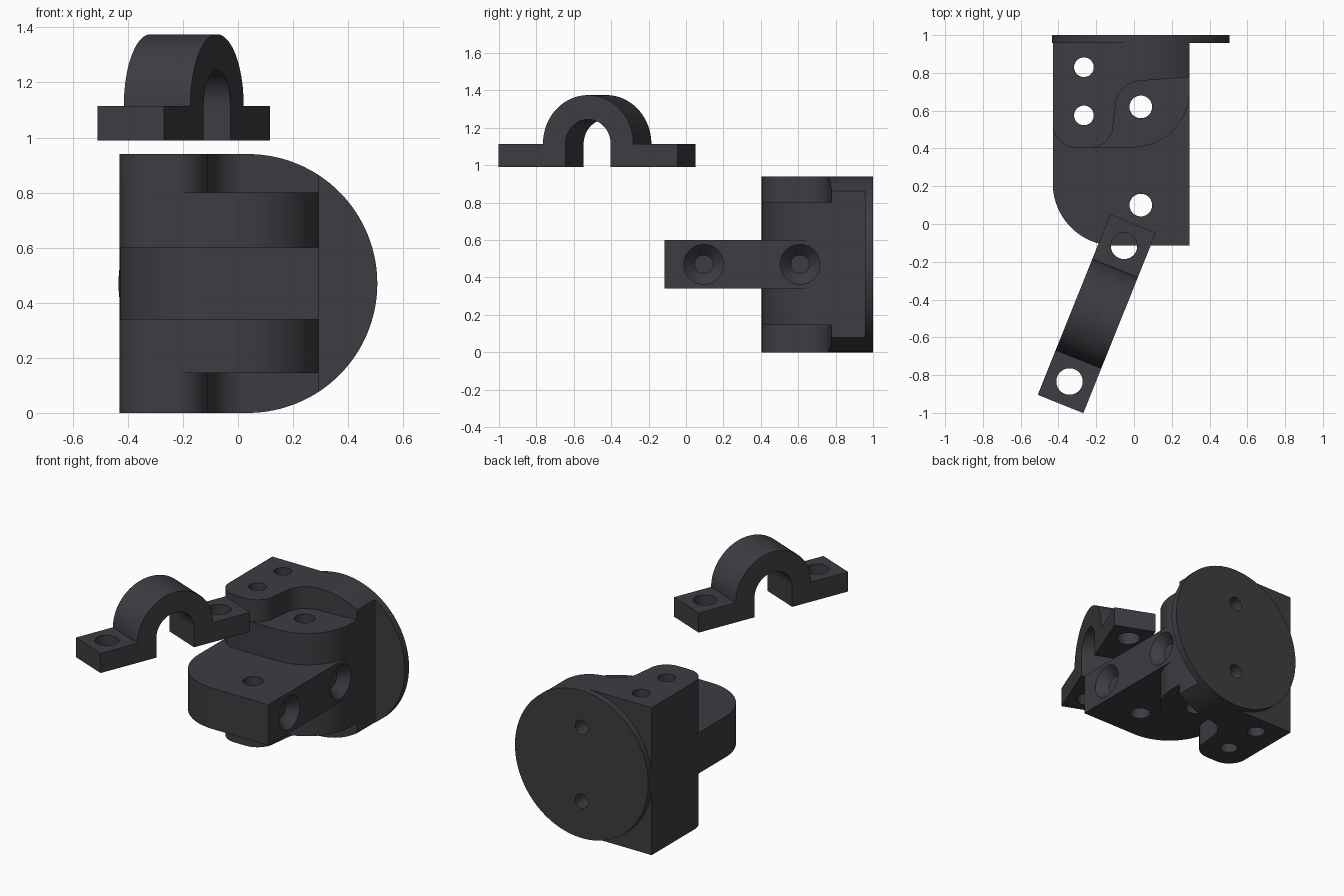
import bpy, bmesh
from math import sin, cos, radians, pi
from mathutils import Matrix, Vector

if "Cube" in bpy.data.objects:
    bpy.data.objects.remove(bpy.data.objects["Cube"], do_unlink=True)

dark = bpy.data.materials.new("charcoal plastic")
dark.use_nodes = True
COLOUR = (0.047, 0.045, 0.053, 1)
dark.diffuse_color = COLOUR
dark.node_tree.nodes["Principled BSDF"].inputs["Base Color"].default_value = COLOUR

# Maps a profile's (u, v, depth) onto the world: facing up, or standing upright
FLAT = Matrix.Identity(4)
UPRIGHT = Matrix(((1, 0, 0, 0), (0, 0, 1, 0), (0, 1, 0, 0), (0, 0, 0, 1)))


def arc(cx, cy, r, start, end, n=20):
    angles = [radians(start + (end - start) * i / n) for i in range(n + 1)]
    return [(cx + r * cos(a), cy + r * sin(a)) for a in angles]


def prism(name, profile, low, high, frame=FLAT):
    bm = bmesh.new()
    face = bm.faces.new([bm.verts.new((u, v, low)) for u, v in profile])
    top = bmesh.ops.extrude_face_region(bm, geom=[face])["geom"]
    moved = [g for g in top if isinstance(g, bmesh.types.BMVert)]
    bmesh.ops.translate(bm, verts=moved, vec=(0, 0, high - low))
    bm.transform(frame)
    bmesh.ops.recalc_face_normals(bm, faces=bm.faces)
    return to_object(name, bm)


def to_object(name, bm):
    mesh = bpy.data.meshes.new(name)
    bm.to_mesh(mesh)
    bm.free()
    mesh.materials.append(dark)
    obj = bpy.data.objects.new(name, mesh)
    bpy.context.collection.objects.link(obj)
    return obj


def rod(start, end, r1, r2=None):
    """Round cutter, tapered when r2 differs."""
    a, b = Vector(start), Vector(end)
    bm = bmesh.new()
    bmesh.ops.create_cone(bm, cap_ends=True, segments=40, radius1=r1,
                          radius2=r1 if r2 is None else r2, depth=(b - a).length)
    turn = (b - a).to_track_quat("Z", "Y").to_matrix().to_4x4()
    bm.transform(Matrix.Translation((a + b) / 2) @ turn)
    return to_object("cutter", bm)


def combine(obj, other, operation):
    mod = obj.modifiers.new("combine", "BOOLEAN")
    mod.operation, mod.solver, mod.object = operation, "EXACT", other
    bpy.context.view_layer.objects.active = obj
    bpy.ops.object.modifier_apply(modifier=mod.name)
    bpy.data.objects.remove(other, do_unlink=True)


def finish(obj):
    bpy.ops.object.select_all(action="DESELECT")
    obj.select_set(True)
    bpy.context.view_layer.objects.active = obj
    bpy.ops.object.shade_smooth_by_angle(angle=radians(25))


LEFT, RIGHT, BACK = -0.43, 0.295, 0.96
CX, MID = 0.036, 0.47          # disc centre, and half the body height
back_edge = [(RIGHT, BACK), (LEFT, BACK)]
corner = arc(-0.31, 0.525, 0.12, 180, 270)

# Full-height flange with an S-shaped front edge, rounded to the disc on one side
body = prism("hinge_body", back_edge + corner + arc(-0.23, 0.525, 0.12, 270, 360)
             + arc(0.04, 0.62, 0.138, 175, 95) + [(RIGHT, 0.778)], 0, 2 * MID)
outline = [(LEFT - 0.1, 2 * MID + 0.1), (LEFT - 0.1, -0.1), (CX, -0.1)]
outline = outline[:2] + [(CX - 0.05, -0.1), (CX - 0.05, 0)] \
    + arc(CX, MID, MID, -90, 90, 64) + [(CX - 0.05, 2 * MID), (CX - 0.05, 2 * MID + 0.1)]
combine(body, prism("rounding", outline, 0, 1.2, UPRIGHT), "INTERSECT")

# Knuckle layers and the long middle tongue
knuckle = prism("knuckle", back_edge + corner + arc(-0.01, 0.71, 0.305, 270, 360), 0.145, 0.8)
tongue = prism("tongue", back_edge + arc(-0.1, 0.215, 0.33, 180, 270, 32)
               + [(RIGHT, -0.115)], 0.34, 0.6)
disc = prism("disc", arc(CX, MID, MID, 0, 357.1875, 127), 0.957, 1, UPRIGHT)
for part in (knuckle, tongue, disc):
    combine(body, part, "UNION")

# Vertical bolt and pin holes
for x, y, r in ((-0.265, 0.83, 0.052), (-0.265, 0.575, 0.052),
                (CX, 0.62, 0.06), (CX, 0.1, 0.06)):
    combine(body, rod((x, y, -0.1), (x, y, 1.1), r), "DIFFERENCE")

# Countersunk screw holes in the side
for y in (0.095, 0.61):
    combine(body, rod((0.02, y, MID), (0.4, y, MID), 0.05), "DIFFERENCE")
    combine(body, rod((0.235, y, MID), (0.296, y, MID), 0.05, 0.108), "DIFFERENCE")

# Screw holes in the disc
for z in (MID - 0.235, MID + 0.235):
    combine(body, rod((CX, 0.64, z), (CX, 1.1, z), 0.045), "DIFFERENCE")
finish(body)

# Saddle clamp: arch with two drilled feet
FOOT, BASE, END = 1.115, 0.99, 0.515
profile = [(-END, BASE), (-END, FOOT)] + arc(0, FOOT, 0.26, 180, 0, 48) \
    + [(END, FOOT), (END, BASE), (0.13, BASE)] + arc(0, FOOT, 0.13, 0, 180, 40) + [(-0.13, BASE)]
clamp = prism("saddle_clamp", profile, -0.13, 0.13, UPRIGHT)
for x in (-0.387, 0.387):
    combine(clamp, rod((x, 0, 0.9), (x, 0, 1.2), 0.07), "DIFFERENCE")
clamp.data.transform(Matrix.Translation((-0.197, -0.475, 0)) @ Matrix.Rotation(radians(68.1), 4, "Z"))
finish(clamp)
